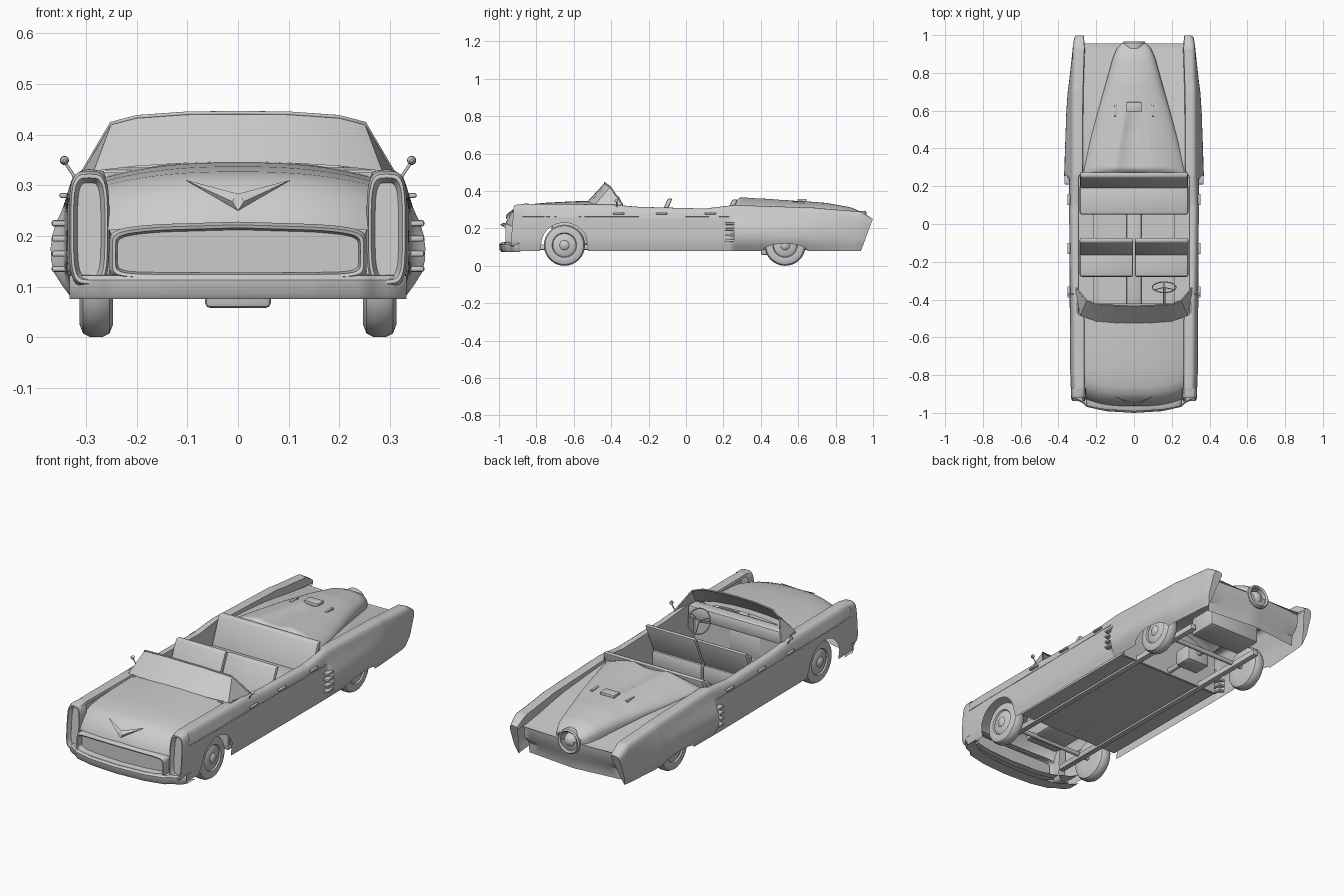
import bpy, bmesh
from math import sin, cos, pi, sqrt, copysign
from mathutils import Vector

default_cube = bpy.data.objects.get("Cube")
if default_cube:
    bpy.data.objects.remove(default_cube, do_unlink=True)

paint = bpy.data.materials.new("plain grey")
paint.use_nodes = True
paint.diffuse_color = (0.6, 0.6, 0.6, 1)
paint.node_tree.nodes["Principled BSDF"].inputs["Base Color"].default_value = (0.6, 0.6, 0.6, 1)


def finish(name, bm, mirror=False, angle=0.6):
    bmesh.ops.remove_doubles(bm, verts=bm.verts, dist=0.0002)
    bmesh.ops.recalc_face_normals(bm, faces=bm.faces)
    mesh = bpy.data.meshes.new(name)
    bm.to_mesh(mesh)
    bm.free()
    mesh.materials.append(paint)
    obj = bpy.data.objects.new(name, mesh)
    bpy.context.collection.objects.link(obj)
    bpy.ops.object.select_all(action="DESELECT")
    obj.select_set(True)
    bpy.context.view_layer.objects.active = obj
    bpy.ops.object.shade_smooth_by_angle(angle=angle)
    if mirror:
        obj.modifiers.new("mirror", "MIRROR").use_clip = True


def loft(name, rows, mirror=False, closed=False, caps=(False, False)):
    """Skin a list of equally long rows of points."""
    bm = bmesh.new()
    grid = [[bm.verts.new(p) for p in row] for row in rows]
    count = len(rows[0])
    for low, high in zip(grid, grid[1:]):
        for i in range(count if closed else count - 1):
            j = (i + 1) % count
            bm.faces.new((low[i], low[j], high[j], high[i]))
    for use, row in zip(caps, (grid[0], grid[-1])):
        if use:
            bm.faces.new(row)
    finish(name, bm, mirror)


def box(name, centre, size, bevel=0.0, mirror=False, lean=0.0):
    bm = bmesh.new()
    bmesh.ops.create_cube(bm, size=1)
    for v in bm.verts:
        v.co = Vector(centre) + Vector([a * b for a, b in zip(v.co, size)])
        v.co.y += lean * (v.co.z - centre[2])
    if bevel:
        bmesh.ops.bevel(bm, geom=bm.edges[:], offset=bevel, segments=2, affect="EDGES", profile=0.5)
    finish(name, bm, mirror)


def tube(name, points, radius, mirror=False, cyclic=False):
    curve = bpy.data.curves.new(name, "CURVE")
    curve.dimensions = "3D"
    curve.bevel_depth, curve.bevel_resolution, curve.use_fill_caps = radius, 2, True
    line = curve.splines.new("POLY")
    line.points.add(len(points) - 1)
    for p, co in zip(line.points, points):
        p.co = (*co, 1)
    line.use_cyclic_u = cyclic
    curve.materials.append(paint)
    obj = bpy.data.objects.new(name, curve)
    bpy.context.collection.objects.link(obj)
    if mirror:
        obj.modifiers.new("mirror", "MIRROR")


def turned(name, centre, axis, profile, mirror=False, sides=32):
    """Turn (offset, radius) pairs around the x or y axis."""
    rows = []
    for off, r in profile:
        ring = [(r * cos(2 * pi * i / sides), r * sin(2 * pi * i / sides)) for i in range(sides)]
        rows.append([Vector(centre) + Vector((off, a, b) if axis == "x" else (a, off, b)) for a, b in ring])
    loft(name, rows, mirror, closed=True, caps=(True, True))


def ramp(*knots):
    def value(t):
        for (a, p), (b, q) in zip(knots, knots[1:]):
            if t <= b:
                return p + (q - p) * max(0, (t - a) / (b - a))
        return knots[-1][1]
    return value


def span(a, b, n):
    return [a + (b - a) * i / n for i in range(n + 1)]


def rounded(cx, cz, hw, hh, power=5, n=40):
    """Rounded rectangle in the x-z plane."""
    ring = []
    for i in range(n):
        c, s = cos(2 * pi * i / n), sin(2 * pi * i / n)
        ring.append((cx + hw * copysign(abs(c) ** (2 / power), c), cz + hh * copysign(abs(s) ** (2 / power), s)))
    return ring


# Body outline along the length
FRONT, REAR, AXLE_F, AXLE_R, SILL = -0.9, 0.935, -0.65, 0.53, 0.078
width = ramp((FRONT, 0.332), (-0.8, 0.337), (0.2, 0.343), (0.7, 0.337), (0.9, 0.322), (REAR, 0.315))
flare = ramp((0.235, 0), (0.255, 0.028), (0.6, 0.02), (REAR, 0))
top = ramp((FRONT, 0.325), (-0.87, 0.332), (-0.4, 0.328), (-0.25, 0.315), (0.1, 0.306), (0.26, 0.325),
           (0.7, 0.31), (0.88, 0.29), (REAR, 0.25))
inner = ramp((-0.5, 0.262), (-0.48, 0.29), (0.25, 0.29), (0.28, 0.27), (0.7, 0.268), (0.88, 0.26), (REAR, 0.265))
inner_low = ramp((-0.5, 0.315), (-0.48, 0.1), (0.25, 0.1), (0.27, 0.306), (0.6, 0.284), (REAR, 0.235))
lean = ramp((0.75, 0), (REAR, 0.37))


def bottom(y):
    front, rear = abs(y - AXLE_F) / 0.125, abs(y - AXLE_R) / 0.12
    if front < 1:
        return 0.11 + 0.12 * sqrt(1 - front ** 2)
    return SILL + 0.04 * sqrt(max(0, 1 - rear ** 2))


# Side panels, fenders, fins and cockpit walls
sides = []
for y in span(FRONT, REAR, 200):
    w, t, b = width(y), top(y), bottom(y)
    pts = []
    for z in span(b, t - 0.025, 9):
        x = w - 0.25 * max(0, 0.13 - z) - 0.3 * max(0, z - 0.265)
        pts.append((x + flare(y) * max(0, 1 - ((z - 0.17) / 0.09) ** 2), z))
    edge = pts[-1][0]
    pts += [(edge - 0.005, t - 0.01), (edge - 0.015, t - 0.002), (edge - 0.026, t),
            (inner(y) + 0.003, t - 0.004), (inner(y), inner_low(y))]
    sides.append([(x, y + lean(y) * (z - SILL), z) for x, z in pts])
loft("body_side", sides, mirror=True, caps=(False, True))

# Headlight pods with a deep upright recess
pod = []
for y, hw, z0, z1 in ((-0.87, 0.04, 0.1, 0.328), (-0.905, 0.04, 0.1, 0.328), (-0.922, 0.036, 0.106, 0.322),
                      (-0.922, 0.031, 0.113, 0.315), (-0.9, 0.023, 0.12, 0.305)):
    pod.append([(x, y - 0.08 * (0.3 - z), z) for x, z in rounded(0.294, (z0 + z1) / 2, hw, (z1 - z0) / 2, 4)])
loft("headlight_pod", pod, mirror=True, closed=True, caps=(False, True))

# Hood, curling down to the grille
hood_top = ((-0.965, 0.222), (-0.96, 0.24), (-0.945, 0.265), (-0.925, 0.292), (-0.9, 0.313), (-0.86, 0.327),
            (-0.75, 0.337), (-0.6, 0.345), (-0.48, 0.347))
hood = []
for y, z in hood_top:
    drop = 0.012 + 0.15 * (z - 0.222)
    hood.append([(0.265 * u, y + 0.045 * u ** 3 * (y < -0.8), z - drop * u ** 2.5) for u in span(0, 1, 12)])
loft("hood", hood, mirror=True)

# Emblem plate on the nose
bm = bmesh.new()
tip, notch, wing = [bm.verts.new(p) for p in ((0, -0.961, 0.25), (0, -0.951, 0.283), (0.105, -0.91, 0.311))]
mid = bm.verts.new((0.012, -0.963, 0.268))
for tri in ((tip, wing, mid), (mid, wing, notch), (tip, mid, notch)):
    bm.faces.new(tri)
finish("nose_chevron", bm, mirror=True, angle=0.1)

# Grille surround and recessed grille panel
grille = []
for y, grow in ((-0.945, 0.006), (-0.98, 0.006), (-0.992, 0), (-0.99, -0.006), (-0.96, -0.01)):
    grille.append([(x, y + 0.45 * x * x, z - 0.2 * x * x * (z > 0.17))
                   for x, z in rounded(0, 0.17, 0.248 + grow, 0.052 + grow, 9, 64)])
loft("grille_surround", grille, closed=True, caps=(False, True))

# Front bumper blade
blade = ((0.05, 0.125), (-0.01, 0.122), (-0.018, 0.113), (-0.014, 0.085), (-0.006, 0.075), (0.06, 0.075))
reach = ramp((0, -0.982), (0.15, -0.973), (0.25, -0.95), (0.27, -0.93), (0.315, -0.91), (0.333, -0.88))
loft("front_bumper", [[(x, reach(x) + dy, z) for dy, z in blade] for x in span(0, 0.333, 24)], mirror=True)

# Rear deck: tapering central hump with a shallow channel behind the cockpit
deck_low = ramp((0.26, 0.306), (0.6, 0.28), (0.94, 0.232))
hump_top = ramp((0.26, 0.345), (0.29, 0.374), (0.75, 0.336), (0.88, 0.313), (0.92, 0.296), (0.955, 0.275))
hump_width = ramp((0.26, 0.27), (0.45, 0.23), (0.6, 0.19), (0.75, 0.148), (0.88, 0.112), (0.93, 0.09), (0.955, 0.065))
power = ramp((0.26, 1.6), (0.6, 0.9), (0.95, 0.5))
channel_depth = ramp((0.26, 0.022), (0.5, 0.018), (0.6, 0.01), (0.615, 0))
channel_width = ramp((0.26, 0.1), (0.6, 0.04))
deck = []
for y in span(0.26, 0.955, 60):
    hw, row = hump_width(y), []
    for u in span(0, 1, 30):
        x = hw * sin(u * pi / 2)
        z = deck_low(y) + (hump_top(y) - deck_low(y)) * max(0, cos(u * pi / 2)) ** power(y)
        row.append((x, y, z - channel_depth(y) * max(0, 1 - (x / channel_width(y)) ** 2)))
    row += [(hw + (inner(y) + 0.004 - hw) * u, y, deck_low(y) + 0.005 * u * u) for u in (0.5, 1)]
    deck.append(row)
loft("rear_deck", deck, mirror=True)

# Rear valance, jet outlet and its ball
loft("rear_valance", [[(x, 0.957 - 0.06 * x, 0.232), (x, 0.95 - 0.06 * x, 0.17), (x, 0.925 - 0.1 * x, 0.13),
                       (x, 0.92 - 0.1 * x, SILL)] for x in span(0, 0.27, 8)], mirror=True)
turned("jet_outlet", (0, 0.95, 0.23), "y", [(-0.08, 0.05), (-0.02, 0.062), (0.008, 0.062), (0.015, 0.056),
                                            (0.008, 0.048), (-0.03, 0.042)])
turned("jet_ball", (0, 0.928, 0.23), "y", [(0.038 * sin(a), 0.038 * cos(a)) for a in span(-1.5, 1.5, 10)])

# Deck latch and side louvres
box("deck_latch", (0, 0.62, 0.348), (0.08, 0.05, 0.02), 0.004)
box("deck_hinge", (0.1, 0.6, 0.335), (0.014, 0.06, 0.02), 0.003, mirror=True)
for i in range(4):
    box("side_louvre", (0.35, 0.235, 0.135 + 0.03 * i), (0.036, 0.05, 0.012), 0.004, mirror=True)

# Windshield and its frame
rim = ((0, -0.435, 0.443), (0.1, -0.432, 0.442), (0.2, -0.425, 0.435), (0.25, -0.405, 0.422), (0.305, -0.34, 0.328))
base = ((0, -0.525, 0.345), (0.1, -0.523, 0.344), (0.2, -0.515, 0.338), (0.285, -0.485, 0.328), (0.308, -0.36, 0.325))
loft("windshield", [rim, base], mirror=True)
tube("windshield_frame", [(-x, y, z) for x, y, z in rim[:0:-1]] + list(rim), 0.004)

# Cockpit floor, dashboard and seats
box("cockpit_floor", (0, -0.12, 0.1), (0.6, 0.78, 0.01))
box("transmission_tunnel", (0, -0.12, 0.115), (0.08, 0.74, 0.04), 0.012)
box("firewall", (0, -0.49, 0.21), (0.58, 0.015, 0.23))
box("rear_bulkhead", (0, 0.268, 0.2), (0.58, 0.012, 0.22))
box("dashboard", (0, -0.455, 0.3), (0.575, 0.07, 0.07), 0.015)
for side in (-1, 1):
    box("front_seat_cushion", (side * 0.146, -0.205, 0.165), (0.284, 0.15, 0.09), 0.012)
    box("front_seat_back", (side * 0.146, -0.125, 0.27), (0.284, 0.025, 0.18), 0.008, lean=0.45)
box("rear_seat_cushion", (0, 0.13, 0.17), (0.575, 0.16, 0.09), 0.012)
box("rear_seat_back", (0, 0.228, 0.27), (0.57, 0.03, 0.17), 0.01, lean=0.4)

# Steering wheel and column
hub = Vector((0.16, -0.335, 0.315))


def on_wheel(a, r):
    return hub + Vector((r * cos(a), -r * 0.45 * sin(a), r * 0.88 * sin(a)))


tube("steering_wheel", [on_wheel(a, 0.062) for a in span(0, 2 * pi, 32)[:-1]], 0.003, cyclic=True)
tube("steering_column", [hub, hub + Vector((0, -0.11, -0.05))], 0.006)
for a in (0.5, 2.6, 4.7):
    tube("steering_spoke", [hub, on_wheel(a, 0.06)], 0.0025)

# Wing mirrors, door handles and side trim
tube("mirror_stalk", [(0.322, -0.37, 0.315), (0.343, -0.37, 0.347)], 0.003, mirror=True)
turned("mirror_head", (0.343, -0.37, 0.349), "y", [(-0.012, 0.003), (-0.006, 0.008), (0.004, 0.009)], True, 16)
for y in (-0.36, -0.13, 0.13):
    box("door_handle", (0.345, y, 0.28), (0.016, 0.06, 0.01), 0.004, mirror=True)
tube("side_trim", [(width(y) - 0.001, y, 0.264) for y in span(-0.88, 0.23, 20)], 0.002, mirror=True)

# Wheels with hubcaps
tyre = [(-0.033, 0.06), (-0.033, 0.085), (-0.026, 0.103), (-0.012, 0.11), (0.012, 0.11), (0.026, 0.103),
        (0.033, 0.085), (0.031, 0.066), (0.024, 0.062), (0.03, 0.052), (0.032, 0.026), (0.038, 0.02), (0.042, 0.005)]
for label, y in (("front", AXLE_F), ("rear", AXLE_R)):
    turned(label + "_wheel", (0.28, y, 0.11), "x", tyre, mirror=True)
    tube(label + "_axle", [(-0.26, y, 0.11), (0.26, y, 0.11)], 0.012)

# Chassis underneath
box("frame_rail", (0.2, -0.05, 0.1), (0.03, 1.5, 0.03), 0.004, mirror=True)
tube("drive_shaft", [(0, -0.5, 0.11), (0, AXLE_R, 0.11)], 0.014)
box("engine_block", (0, -0.6, 0.18), (0.2, 0.24, 0.14), 0.02)
box("gear_housing", (0, 0.45, 0.1), (0.13, 0.1, 0.085), 0.01)
box("fuel_tank", (0, 0.7, 0.15), (0.3, 0.16, 0.1), 0.015)
